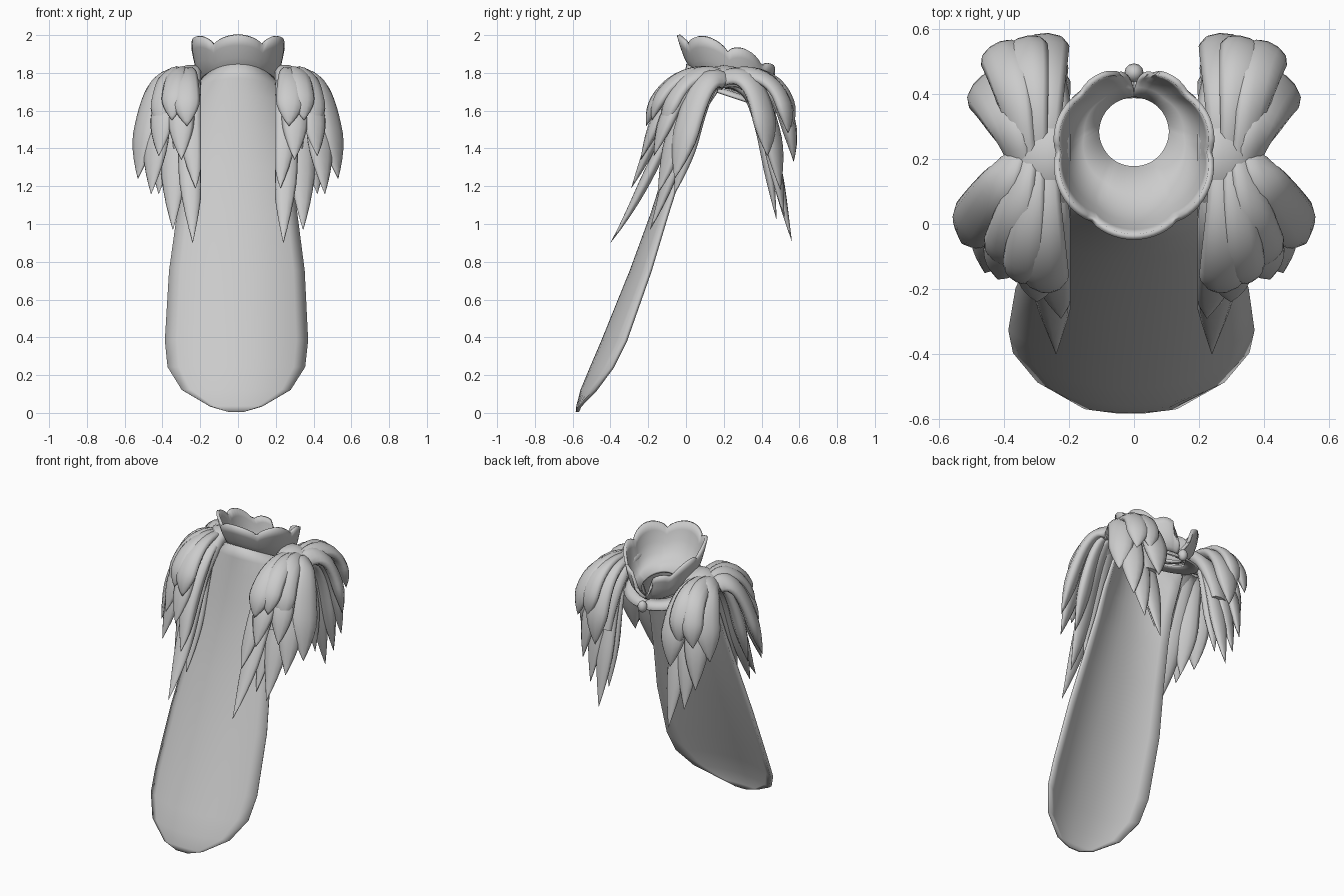
import bpy, bmesh
from math import sin, cos, pi, radians
from mathutils import Vector

if "Cube" in bpy.data.objects:
    bpy.data.objects.remove(bpy.data.objects["Cube"])

mat = bpy.data.materials.new("plain grey")
mat.use_nodes = True
GREY = (0.6, 0.6, 0.6, 1)
mat.diffuse_color = GREY
mat.node_tree.nodes["Principled BSDF"].inputs["Base Color"].default_value = GREY


def finish(name, bm, angle=60):
    bmesh.ops.recalc_face_normals(bm, faces=bm.faces)
    me = bpy.data.meshes.new(name)
    bm.to_mesh(me)
    bm.free()
    ob = bpy.data.objects.new(name, me)
    bpy.context.collection.objects.link(ob)
    me.materials.append(mat)
    bpy.ops.object.select_all(action="DESELECT")
    ob.select_set(True)
    bpy.context.view_layer.objects.active = ob
    bpy.ops.object.shade_smooth_by_angle(angle=radians(angle))
    return ob


def loft(bm, rows, closed=False):
    """Skin a list of equally long point rows with quads."""
    grid = [[bm.verts.new(p) for p in row] for row in rows]
    n = len(grid[0])
    for a, b in zip(grid, grid[1:]):
        for i in range(n if closed else n - 1):
            j = (i + 1) % n
            bm.faces.new((a[i], a[j], b[j], b[i]))
    if closed:
        bm.faces.new(grid[0])
        bm.faces.new(grid[-1])


def thicken(ob, t):
    mod = ob.modifiers.new("thickness", "SOLIDIFY")
    mod.thickness = t
    mod.offset = 0


# Cape: z, centre y, half width, how far the sides wrap back
CAPE = [(0.005, -0.575, 0.04, 0.0), (0.035, -0.572, 0.14, 0.01), (0.12, -0.55, 0.285, 0.07),
        (0.24, -0.50, 0.36, 0.11), (0.38, -0.44, 0.375, 0.12), (0.75, -0.29, 0.355, 0.10),
        (1.05, -0.18, 0.315, 0.08), (1.3, -0.10, 0.285, 0.08), (1.5, -0.05, 0.272, 0.09),
        (1.68, -0.015, 0.265, 0.13), (1.77, 0.0, 0.25, 0.16), (1.845, 0.01, 0.205, 0.17)]
bm = bmesh.new()
rows = []
for z, y, w, wrap in CAPE:
    row = []
    for i in range(-6, 7):
        back = wrap * abs(i / 6) ** 2.2
        row.append((w * i / 6 - 0.01 * (1 - z / 1.85), y + back, z - back * max(0, z - 1.3)))
    rows.append(row)
loft(bm, rows)
thicken(finish("cape", bm), 0.018)

# Collar: flared bowl with a scalloped rim, slit at the clasp
DIPS = [-35, 35, 95, 143, 180]


def scallop(deg):
    for a, b in zip(DIPS, DIPS[1:]):
        if a < deg < b:
            return sin(pi * (deg - a) / (b - a)) ** 0.7
    return 0


def collar_point(deg, t, grow):
    """t runs from the neck hole to the rim, grow is the flare."""
    a = radians(deg * (1 - 0.05 * t))
    lobe = scallop(abs(deg))
    rx = 0.11 + (0.122 + 0.015 * lobe) * grow
    ry = 0.11 + (0.135 + 0.015 * lobe) * grow
    y = 0.285 - 0.065 * grow - ry * cos(a)
    base = 1.81 - 0.4 * (0.285 - 0.11 * cos(a))
    rim = 1.95 - 0.75 * y * abs(y) + 0.05 * lobe
    if abs(deg) > 172:
        rim -= 0.07
    return (rx * sin(a), y, base + (rim - base) * t)


bm = bmesh.new()
loft(bm, [[collar_point(d, t, g) for d in range(-180, 181, 5)]
          for t, g in ((0, 0), (0.12, 0.4), (0.3, 0.66), (0.55, 0.82), (0.8, 0.93), (1, 1))])
thicken(finish("collar", bm), 0.018)

# Yoke: thin band under the collar that joins the shoulders
bm = bmesh.new()
yoke = []
for r, drop in ((0.12, 0.015), (0.16, 0.015), (0.19, 0.035)):
    row = []
    for d in range(-180, 181, 10):
        y = 0.27 - r * cos(radians(d))
        row.append((1.25 * r * sin(radians(d)), y, 1.79 - 0.33 * y - drop))
    yoke.append(row)
loft(bm, yoke)
thicken(finish("yoke", bm), 0.014)

# Clasp bead
bm = bmesh.new()
bmesh.ops.create_uvsphere(bm, u_segments=12, v_segments=8, radius=0.03)
bmesh.ops.scale(bm, verts=bm.verts, vec=(1, 1, 1.25))
bmesh.ops.translate(bm, verts=bm.verts, vec=(0, 0.465, 1.62))
finish("clasp", bm)


# Feathers: curved, flattened blades with pointed tips
def bezier(p, t):
    s = 1 - t
    return p[0] * s**3 + p[1] * 3 * s * s * t + p[2] * 3 * s * t * t + p[3] * t**3


def blade(bm, pts, width, thick, shape, steps=16, sides=10):
    rows = []
    for i in range(steps + 1):
        t = i / steps
        c = bezier(pts, t)
        tan = (bezier(pts, t + 0.01) - bezier(pts, t - 0.01)).normalized()
        out = c - Vector((0.24, 0.2, c.z - 0.12))
        out = (out - tan * out.dot(tan)).normalized()
        side = tan.cross(out)
        w = width * shape(t)
        row = []
        for k in range(sides):
            a = 2 * pi * k / sides
            q = c + side * (w * cos(a)) + out * (w * thick * sin(a))
            q.x = max(q.x, 0.195)
            row.append(q)
        rows.append(row)
    loft(bm, rows, closed=True)


def feather_shape(t):
    if t < 0.7:
        return 0.65 + 0.35 * sin(pi / 2 * t / 0.7)
    return max(0.02, 1 - ((t - 0.7) / 0.3) ** 1.5)


# Tip position and half width of each feather
FRONT = [(0.27, -0.21, 1.52, 0.075), (0.35, -0.18, 1.55, 0.065), (0.42, -0.12, 1.50, 0.07),
         (0.225, -0.29, 1.19, 0.07), (0.30, -0.24, 1.34, 0.07), (0.42, -0.17, 1.36, 0.07),
         (0.53, -0.06, 1.24, 0.085), (0.24, -0.40, 0.90, 0.065), (0.345, -0.19, 0.97, 0.075),
         (0.46, -0.15, 1.16, 0.08), (0.26, -0.18, 1.0, 0.06), (0.42, -0.06, 1.16, 0.08)]
BACK = [(0.28, 0.57, 1.33, 0.085), (0.26, 0.56, 0.91, 0.065), (0.35, 0.52, 1.04, 0.07),
        (0.43, 0.54, 1.48, 0.07), (0.48, 0.43, 1.36, 0.08), (0.42, 0.50, 1.18, 0.075),
        (0.24, 0.48, 1.02, 0.06), (0.34, 0.56, 1.50, 0.07)]


def feather_group(name, tips, reach1, reach2):
    """Longer feathers hug the body and flick out only at the tip."""
    bm = bmesh.new()
    for x, y, z, w in tips:
        low = (1.6 - z) * 0.08
        spread = x - 0.24
        root = Vector((0.27 + 0.35 * spread, 0.2, 1.79 - low))
        near = reach1 + 0.45 * (z - 0.9)
        far = min(1, reach2 + 0.6 * (z - 0.9))
        c1 = Vector((0.265 + 0.6 * spread, 0.2 + (y - 0.2) * near, 1.87 - 1.2 * low))
        c2 = Vector((x + 0.01 - 0.15 * spread, 0.2 + (y - 0.2) * far, z + 0.45 * (1.8 - z)))
        blade(bm, [root, c1, c2, Vector((x, y, z))], w, 0.48, feather_shape)
    ob = finish(name, bm, 70)
    ob.modifiers.new("other side", "MIRROR").use_mirror_merge = False


feather_group("front_feathers", FRONT, 0.37, 0.55)
feather_group("back_feathers", BACK, 0.58, 0.72)

# Shoulder pad: arch under the feather roots
bm = bmesh.new()
arch = [Vector((0.285, y, z)) for y, z in ((-0.07, 1.4), (0.05, 1.91), (0.36, 1.91), (0.47, 1.4))]
blade(bm, arch, 0.105, 0.5, lambda t: 0.6 + 0.4 * sin(pi * t))
pad = finish("shoulder_pad", bm, 70)
pad.modifiers.new("other side", "MIRROR").use_mirror_merge = False
